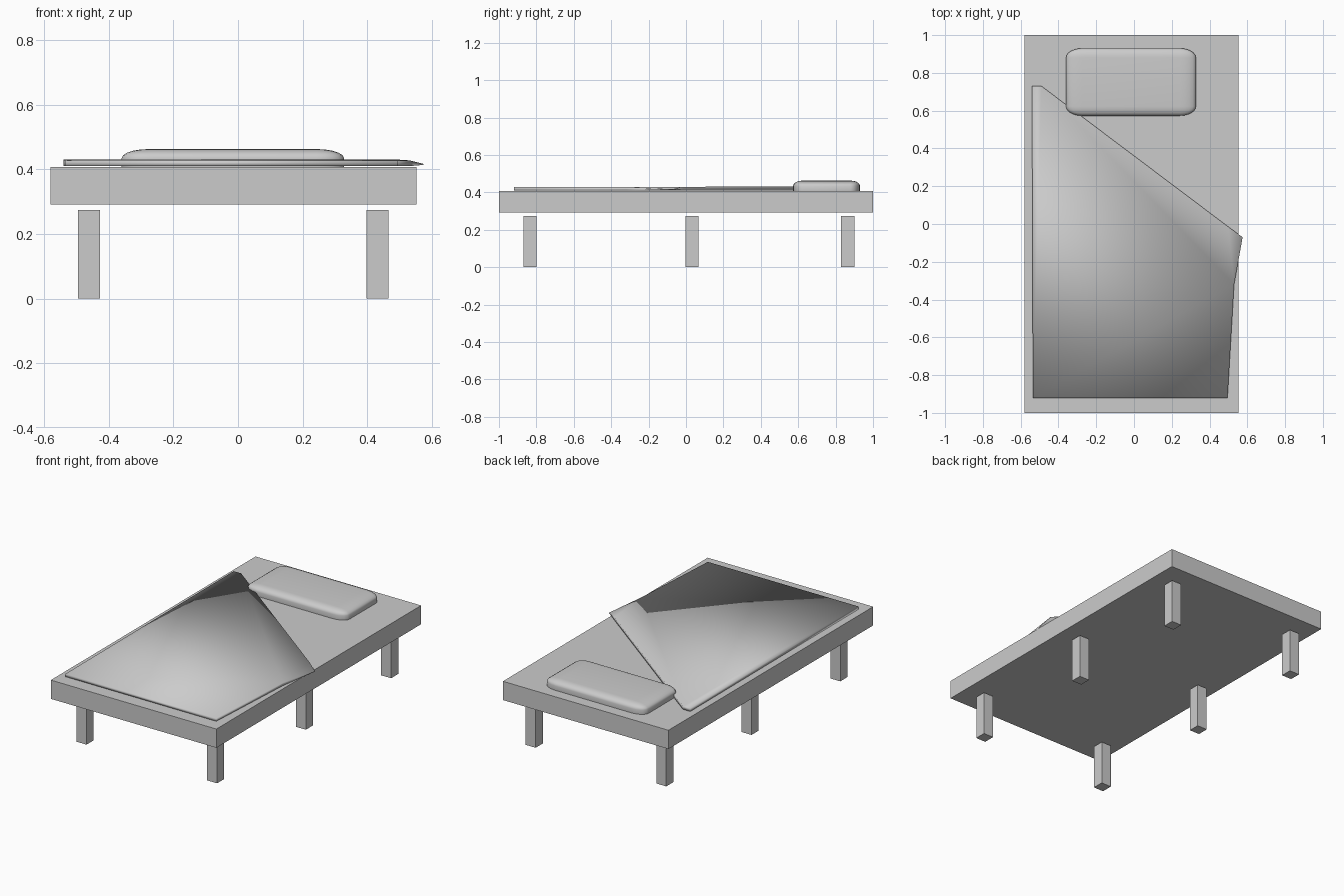
import bpy, bmesh

if "Cube" in bpy.data.objects:
    bpy.data.objects.remove(bpy.data.objects["Cube"])


def new_object(name, bm):
    bmesh.ops.recalc_face_normals(bm, faces=bm.faces[:])
    mesh = bpy.data.meshes.new(name)
    bm.to_mesh(mesh)
    bm.free()
    obj = bpy.data.objects.new(name, mesh)
    bpy.context.collection.objects.link(obj)
    return obj


def box(name, lo, hi, radius=None, segments=5):
    """Box between two corners; radius gives a separate rounding per axis."""
    size = [b - a for a, b in zip(lo, hi)]
    centre = [(a + b) / 2 for a, b in zip(lo, hi)]
    r = radius or (1, 1, 1)
    bm = bmesh.new()
    bmesh.ops.create_cube(bm, size=1)
    bmesh.ops.scale(bm, vec=[s / k for s, k in zip(size, r)], verts=bm.verts)
    if radius:
        bmesh.ops.bevel(bm, geom=bm.edges[:], offset=1, offset_type='OFFSET',
                        segments=segments, profile=0.5, affect='EDGES')
        bmesh.ops.scale(bm, vec=r, verts=bm.verts)
        for f in bm.faces:
            f.smooth = True
    bmesh.ops.translate(bm, vec=centre, verts=bm.verts)
    return new_object(name, bm)


# Bed base slab
box("bed_base", (-0.58, -1, 0.292), (0.552, 1, 0.408))

# Six legs, in three rows, with a small gap under the base
for row, y in (("front", -0.835), ("middle", 0.032), ("back", 0.865)):
    for side, x in (("left", -0.461), ("right", 0.432)):
        box(f"{row}_{side}_leg", (x - 0.034, y - 0.035, 0), (x + 0.034, y + 0.035, 0.274))

# Soft pillow, partly sunk into the base
box("pillow", (-0.36, 0.573, 0.37), (0.328, 0.93, 0.463), (0.085, 0.05, 0.028))

# Blanket folded back along a diagonal: thin, fully smooth-shaded sheet
outline = [  # x, y, top z, bottom z
    (-0.54, 0.73, 0.431, 0.410),
    (-0.49, 0.73, 0.431, 0.410),
    (0.50, -0.015, 0.430, 0.411),
    (0.575, -0.07, 0.417, 0.414),
    (0.53, -0.32, 0.428, 0.410),
    (0.495, -0.92, 0.428, 0.410),
    (-0.535, -0.92, 0.428, 0.410),
]
bm = bmesh.new()
top = [bm.verts.new((x, y, t)) for x, y, t, b in outline]
bottom = [bm.verts.new((x, y, b)) for x, y, t, b in outline]
for ring in (top, bottom):
    bm.faces.new(ring[2:5])
    bm.faces.new(ring[:3] + ring[4:])
for i in range(len(top)):
    j = (i + 1) % len(top)
    bm.faces.new((top[i], top[j], bottom[j], bottom[i]))
for f in bm.faces:
    f.smooth = True
new_object("blanket", bm)
